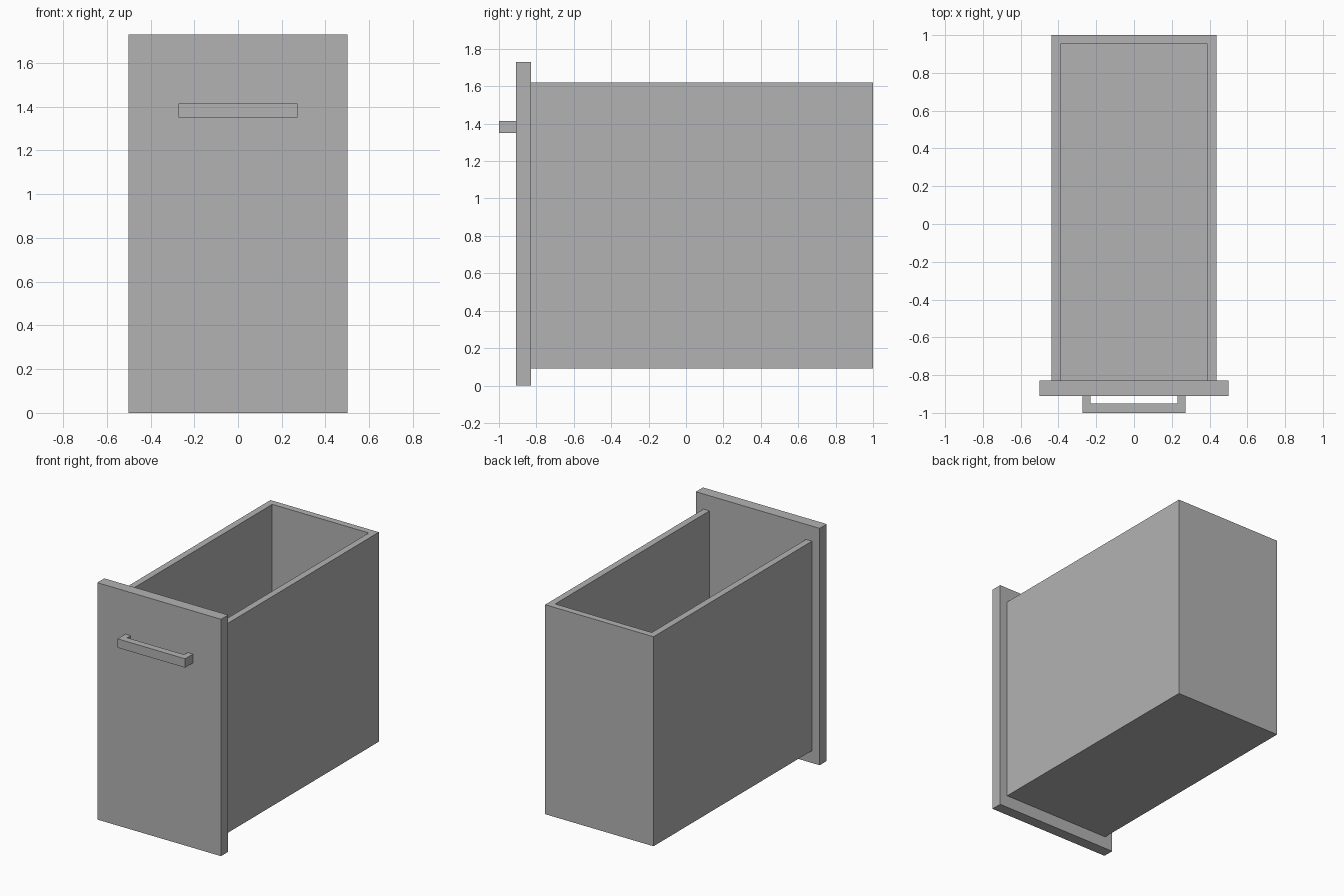
import bpy
import bmesh

cube = bpy.data.objects.get("Cube")
if cube:
    bpy.data.objects.remove(cube, do_unlink=True)

# One plain grey for every part
GREY = (0.45, 0.45, 0.45, 1)
grey = bpy.data.materials.new("plain grey")
grey.use_nodes = True
grey.diffuse_color = GREY
grey.node_tree.nodes["Principled BSDF"].inputs["Base Color"].default_value = GREY


def prism(name, outline, z0, z1):
    """Extrude a flat plan outline from z0 up to z1."""
    bm = bmesh.new()
    base = bm.faces.new([bm.verts.new((x, y, z0)) for x, y in outline])
    new = bmesh.ops.extrude_face_region(bm, geom=[base], use_keep_orig=True)["geom"]
    top = [v for v in new if isinstance(v, bmesh.types.BMVert)]
    bmesh.ops.translate(bm, verts=top, vec=(0, 0, z1 - z0))
    bmesh.ops.recalc_face_normals(bm, faces=bm.faces)
    mesh = bpy.data.meshes.new(name)
    bm.to_mesh(mesh)
    bm.free()
    mesh.materials.append(grey)
    obj = bpy.data.objects.new(name, mesh)
    bpy.context.collection.objects.link(obj)
    return obj


def rectangle(half, y0, y1):
    return [(-half, y0), (half, y0), (half, y1), (-half, y1)]


def u_shape(half, open_y, closed_y, side, end):
    """U-shaped plan: two legs of width side, joined by a bar at closed_y."""
    inner = half - side
    bar_y = closed_y + (end if open_y > closed_y else -end)
    return [(-half, open_y), (-half, closed_y), (half, closed_y), (half, open_y),
            (inner, open_y), (inner, bar_y), (-inner, bar_y), (-inner, open_y)]


FRONT, BACK = -0.91, -0.828      # faces of the front panel
WALL = 0.048
HALF = 0.438                     # half width of the drawer box
BOTTOM = 0.09

# Front panel and its pull
prism("front_panel", rectangle(0.5, FRONT, BACK), 0, 1.73)
prism("handle", u_shape(0.273, FRONT, -1, 0.043, 0.05), 1.35, 1.415)

# Open-topped drawer box: sides and back in one piece, floor between them
prism("drawer_walls", u_shape(HALF, BACK, 1, WALL, WALL), BOTTOM, 1.62)
prism("drawer_floor", rectangle(HALF - WALL, BACK, 1 - WALL), BOTTOM, BOTTOM + WALL)
